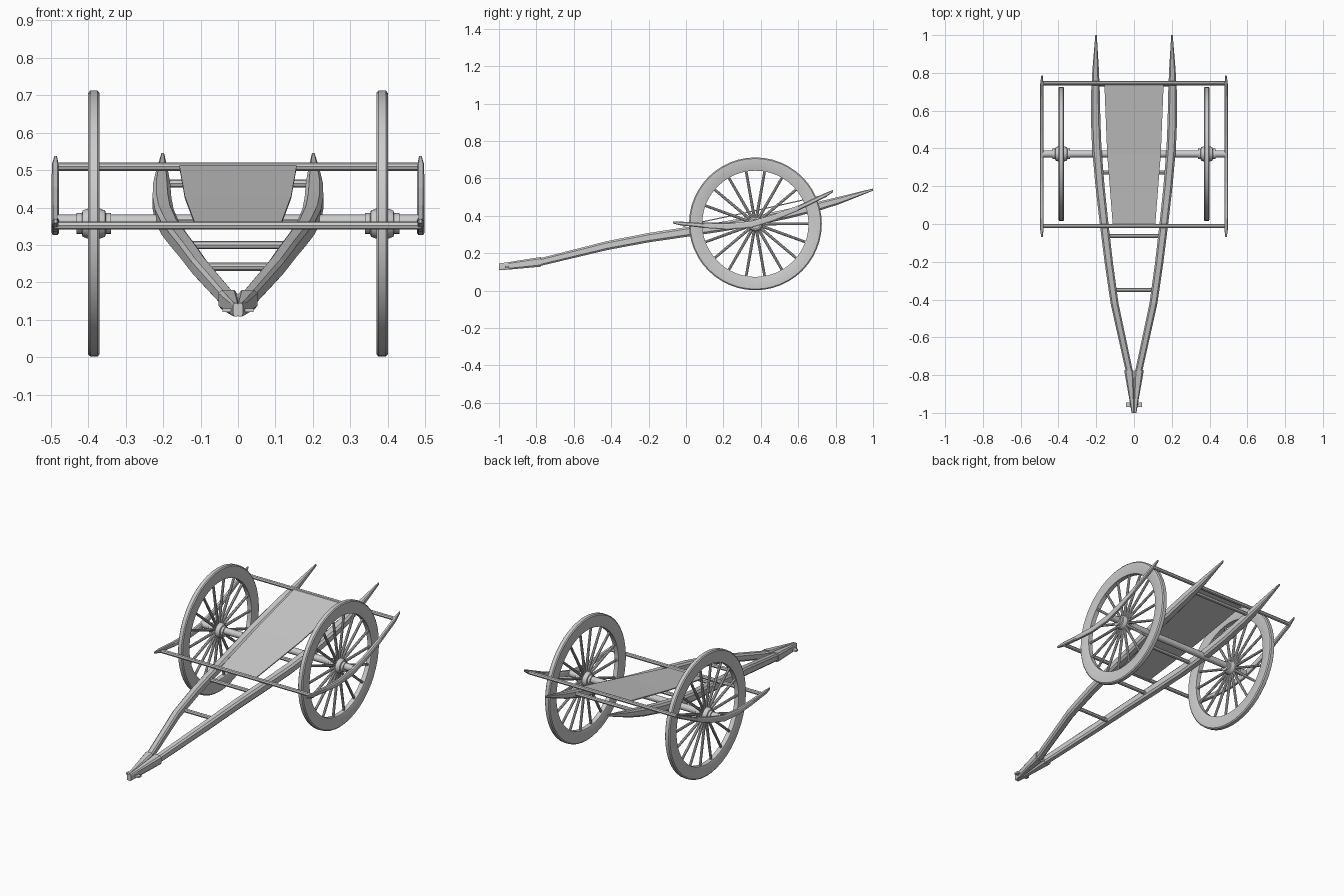
import bpy, bmesh, math
from mathutils import Vector, Matrix

if "Cube" in bpy.data.objects:
    bpy.data.objects.remove(bpy.data.objects["Cube"])

AXLE_Y, AXLE_Z, WHEEL_X, R = 0.371, 0.357, 0.385, 0.355


def finish(name, bm, mirror=False, smooth=False):
    bmesh.ops.recalc_face_normals(bm, faces=bm.faces)
    me = bpy.data.meshes.new(name)
    bm.to_mesh(me)
    bm.free()
    ob = bpy.data.objects.new(name, me)
    bpy.context.collection.objects.link(ob)
    if smooth:
        bpy.ops.object.select_all(action='DESELECT')
        ob.select_set(True)
        bpy.context.view_layer.objects.active = ob
        bpy.ops.object.shade_smooth_by_angle(angle=math.radians(35))
    if mirror:
        ob.modifiers.new("mirror", 'MIRROR').use_mirror_merge = False
    return ob


def bridge(bm, rings, closed=False):
    n = len(rings[0])
    pairs = list(zip(rings, rings[1:])) + ([(rings[-1], rings[0])] if closed else [])
    for a, b in pairs:
        for i in range(n):
            bm.faces.new((a[i], a[(i + 1) % n], b[(i + 1) % n], b[i]))
    if not closed:
        bm.faces.new(rings[0])
        bm.faces.new(rings[-1])


def beam(name, stations, chamfer=0.6):
    """Chamfered beam along y; stations are (y, x, z, half width, half height)."""
    c = chamfer
    shape = [(1, c), (c, 1), (-c, 1), (-1, c), (-1, -c), (-c, -1), (c, -1), (1, -c)]
    bm = bmesh.new()
    bridge(bm, [[bm.verts.new((x + u * w, y, z + v * h)) for u, v in shape]
                for y, x, z, w, h in stations])
    return finish(name, bm, mirror=True)


def rod_into(bm, a, b, r1, r2=None, seg=8):
    a, b = Vector(a), Vector(b)
    d = b - a
    m = Matrix.Translation((a + b) / 2) @ d.to_track_quat('Z', 'Y').to_matrix().to_4x4()
    bmesh.ops.create_cone(bm, cap_ends=True, segments=seg, radius1=r1,
                          radius2=r1 if r2 is None else r2, depth=d.length, matrix=m)


def cross_rod(name, half, y, z, r, seg=8):
    bm = bmesh.new()
    rod_into(bm, (-half, y, z), (half, y, z), r, seg=seg)
    return finish(name, bm, smooth=True)


def lathe(name, profile, seg, closed):
    """Spin (x offset, radius) around the axle line of the wheel."""
    bm = bmesh.new()
    rings = []
    for dx, r in profile:
        rings.append([bm.verts.new((WHEEL_X + dx,
                                    AXLE_Y + r * math.cos(2 * math.pi * i / seg),
                                    AXLE_Z + r * math.sin(2 * math.pi * i / seg)))
                      for i in range(seg)])
    bridge(bm, rings, closed)
    return finish(name, bm, mirror=True, smooth=True)


# Wheels: rim, hub and eighteen spokes
lathe("wheel_rim", [(-0.013, 0.284), (0.013, 0.284), (0.015, 0.288), (0.015, R - 0.006),
                    (0.010, R), (-0.010, R), (-0.015, R - 0.006), (-0.015, 0.288)], 48, True)
lathe("wheel_hub", [(-0.046, 0.022), (-0.046, 0.028), (-0.032, 0.028), (-0.030, 0.035),
                    (-0.014, 0.041), (0.014, 0.041), (0.030, 0.035), (0.032, 0.028),
                    (0.046, 0.028), (0.046, 0.022)], 16, False)
bm = bmesh.new()
for i in range(18):
    t = 2 * math.pi * i / 18
    d = Vector((0, math.cos(t), math.sin(t)))
    c = Vector((WHEEL_X, AXLE_Y, AXLE_Z))
    rod_into(bm, c + d * 0.03, c + d * 0.29, 0.008, 0.007)
finish("wheel_spokes", bm, mirror=True, smooth=True)

# Axle
cross_rod("axle", 0.482, AXLE_Y, AXLE_Z + 0.005, 0.019, 12)

# Long shafts meeting at the front
shaft = [(-0.985, 0.008, 0.128, 0.007, 0.014), (-0.77, 0.027, 0.155, 0.019, 0.021),
         (-0.42, 0.103, 0.241, 0.021, 0.024), (-0.20, 0.134, 0.283, 0.022, 0.025),
         (0.0, 0.158, 0.313, 0.023, 0.026), (0.20, 0.180, 0.343, 0.024, 0.026),
         (0.40, 0.197, 0.380, 0.025, 0.026), (0.55, 0.203, 0.412, 0.025, 0.026),
         (0.70, 0.204, 0.449, 0.023, 0.025), (0.82, 0.203, 0.482, 0.017, 0.020),
         (1.0, 0.201, 0.540, 0.004, 0.006)]
beam("shaft", shaft)

# Front sleeve and cross pin at the tip
beam("shaft_sleeve", [(-1.0, 0.006, 0.127, 0.007, 0.018), (-0.95, 0.010, 0.132, 0.011, 0.020),
                      (-0.775, 0.027, 0.154, 0.025, 0.026)], 0.65)
bm = bmesh.new()
bmesh.ops.create_cube(bm, size=1, matrix=Matrix.Translation((0, -0.957, 0.126))
                      @ Matrix.Diagonal((0.084, 0.022, 0.010, 1)))
finish("tip_pin", bm)

# Rungs between the shafts
for i, (y, z, half) in enumerate([(-0.35, 0.242, 0.105), (-0.063, 0.300, 0.145),
                                  (0.273, 0.357, 0.180), (0.74, 0.464, 0.200)]):
    cross_rod("rung_%d" % (i + 1), half, y, z, 0.011)

# Outer side rails and the two long cross bars that carry them
beam("side_rail", [(-0.07, 0.487, 0.364, 0.004, 0.005), (-0.03, 0.488, 0.359, 0.009, 0.010),
                   (0.10, 0.488, 0.348, 0.010, 0.013), (0.22, 0.488, 0.342, 0.010, 0.016),
                   (0.35, 0.488, 0.354, 0.010, 0.018), (0.47, 0.488, 0.390, 0.010, 0.017),
                   (0.60, 0.488, 0.441, 0.010, 0.014), (0.74, 0.488, 0.508, 0.009, 0.012),
                   (0.785, 0.487, 0.532, 0.004, 0.006)])
cross_rod("front_bar", 0.49, -0.01, 0.352, 0.011)
cross_rod("rear_bar", 0.49, 0.745, 0.509, 0.011)

# Thin tapered bed panel
bm = bmesh.new()
rings = []
for y, z, w in [(-0.01, 0.350, 0.112), (0.37, 0.430, 0.142), (0.745, 0.514, 0.157)]:
    rings.append([bm.verts.new(p) for p in ((-w, y, z), (w, y, z),
                                            (w, y, z - 0.006), (-w, y, z - 0.006))])
bridge(bm, rings)
finish("bed_panel", bm)
